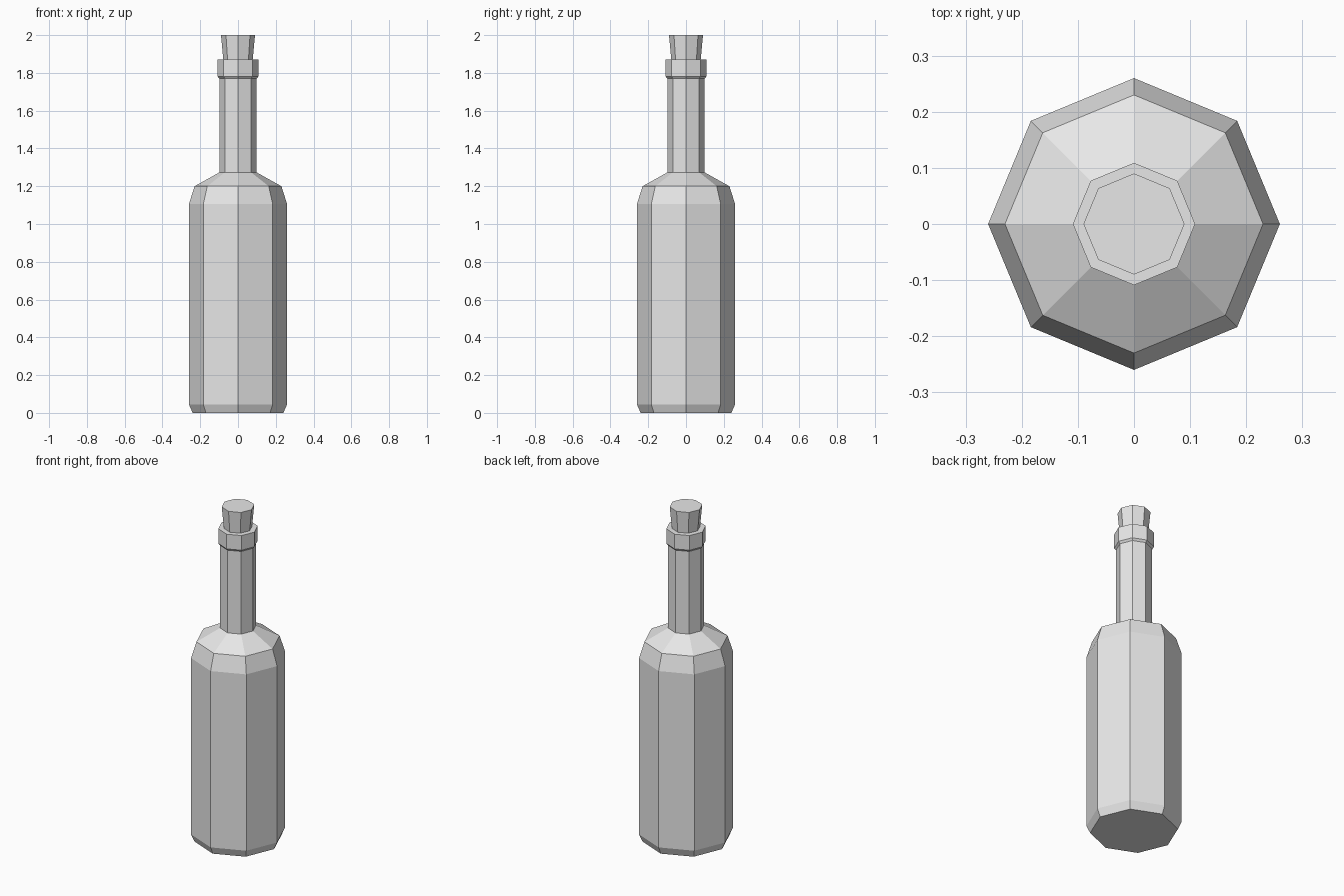
import bpy
import bmesh
from math import cos, sin, tau

SIDES = 8

cube = bpy.data.objects.get("Cube")
if cube:
    bpy.data.objects.remove(cube, do_unlink=True)

grey = bpy.data.materials.new("plain_grey")
grey.use_nodes = True
grey.diffuse_color = (0.8, 0.8, 0.8, 1)
grey.node_tree.nodes["Principled BSDF"].inputs["Base Color"].default_value = grey.diffuse_color


def turned(name, profile):
    """Closed octagonal solid from (radius, height) points, bottom to top."""
    bm = bmesh.new()
    rings = []
    for r, z in profile:
        rings.append([bm.verts.new((r * cos(tau * i / SIDES), r * sin(tau * i / SIDES), z))
                      for i in range(SIDES)])
    for low, high in zip(rings, rings[1:]):
        for i in range(SIDES):
            j = (i + 1) % SIDES
            bm.faces.new((low[i], low[j], high[j], high[i]))
    bm.faces.new(rings[0][::-1])
    bm.faces.new(rings[-1])
    mesh = bpy.data.meshes.new(name)
    bm.to_mesh(mesh)
    bm.free()
    mesh.materials.append(grey)
    obj = bpy.data.objects.new(name, mesh)
    bpy.context.collection.objects.link(obj)
    return obj


# Bottle: chamfered base, body, shoulder, neck and lip in one profile
turned("bottle", [
    (0.24, 0), (0.26, 0.045), (0.26, 1.105), (0.23, 1.2),
    (0.099, 1.273), (0.099, 1.77), (0.109, 1.782), (0.109, 1.87),
])

# Tapered stopper, seated slightly into the lip
turned("cork", [(0.076, 1.85), (0.09, 2.0)])
